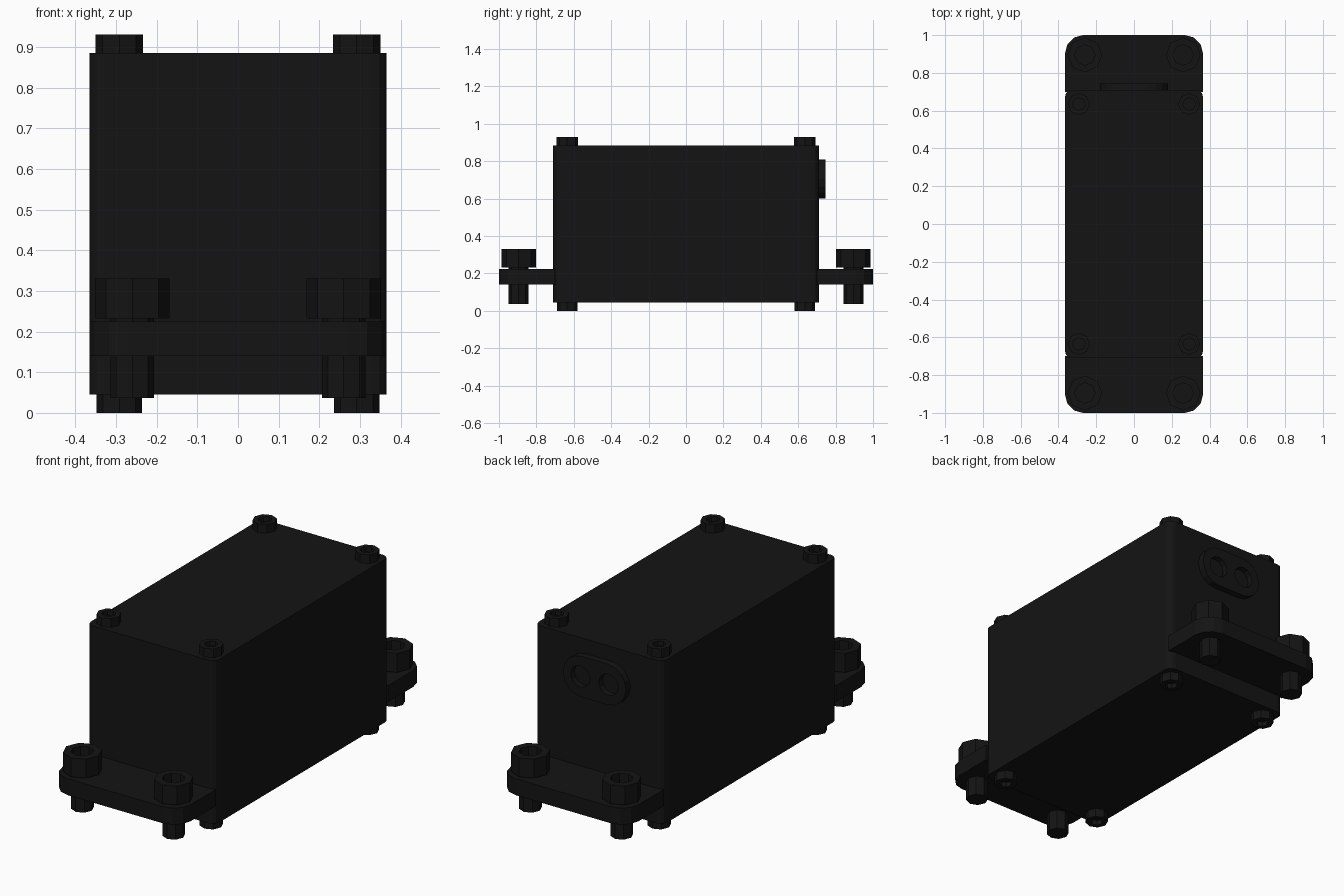
import bpy, bmesh
from math import sin, cos, pi
from mathutils import Matrix

if "Cube" in bpy.data.objects:
    bpy.data.objects.remove(bpy.data.objects["Cube"])

black = bpy.data.materials.new("black_plastic")
black.diffuse_color = (0.007, 0.007, 0.007, 1)
black.use_nodes = True
black.node_tree.nodes["Principled BSDF"].inputs["Base Color"].default_value = black.diffuse_color


def finish(bm, name):
    bmesh.ops.recalc_face_normals(bm, faces=bm.faces[:])
    mesh = bpy.data.meshes.new(name)
    bm.to_mesh(mesh)
    bm.free()
    mesh.materials.append(black)
    ob = bpy.data.objects.new(name, mesh)
    bpy.context.collection.objects.link(ob)
    return ob


def prism(name, pts, z0, z1, socket=0, depth=0, bottom=False, matrix=None):
    """Extruded outline, optionally with a recess in its top or bottom face."""
    bm = bmesh.new()
    cap = bm.faces.new([bm.verts.new((x, y, z0)) for x, y in pts])
    ext = bmesh.ops.extrude_face_region(bm, geom=[cap], use_keep_orig=True)
    verts = [g for g in ext["geom"] if isinstance(g, bmesh.types.BMVert)]
    top = next(g for g in ext["geom"] if isinstance(g, bmesh.types.BMFace))
    bmesh.ops.translate(bm, verts=verts, vec=(0, 0, z1 - z0))
    bmesh.ops.recalc_face_normals(bm, faces=bm.faces[:])
    if socket:
        face = cap if bottom else top
        bmesh.ops.inset_region(bm, faces=[face], thickness=socket)
        inner = bmesh.ops.extrude_face_region(bm, geom=[face])["geom"]
        bmesh.ops.delete(bm, geom=[face], context='FACES') if face.is_valid else None
        bmesh.ops.translate(bm, verts=[g for g in inner if isinstance(g, bmesh.types.BMVert)],
                            vec=(0, 0, depth if bottom else -depth))
    if matrix:
        bm.transform(matrix)
    return finish(bm, name)


def ring(cx, cy, r, n=8):
    return [(cx + r * cos(2 * pi * i / n), cy + r * sin(2 * pi * i / n)) for i in range(n)]


def arc(cx, cy, r, a0, a1, n):
    return [(cx + r * cos(a0 + (a1 - a0) * i / n), cy + r * sin(a0 + (a1 - a0) * i / n))
            for i in range(n + 1)]


def rounded(hx, hy, r, n):
    pts = []
    for k, (sx, sy) in enumerate([(1, 1), (-1, 1), (-1, -1), (1, -1)]):
        pts += arc(sx * (hx - r), sy * (hy - r), r, k * pi / 2, (k + 1) * pi / 2, n)
    return pts


# main case
prism("case", rounded(0.365, 0.71, 0.035, 3), 0.045, 0.885)

for sy, end in ((-1, "front"), (1, "back")):
    # mounting flange
    turn = Matrix.Rotation(0 if sy > 0 else pi, 4, 'Z')
    outline = ([(-0.365, 0.70), (0.365, 0.70)] + arc(0.27, 0.905, 0.095, 0, pi / 2, 3)
               + arc(-0.27, 0.905, 0.095, pi / 2, pi, 3))
    prism(end + "_flange", outline, 0.14, 0.225, matrix=turn)
    for sx, side in ((-1, "left"), (1, "right")):
        tag = f"{end}_{side}"
        # mounting bolts through the flange
        x, y = sx * 0.26, sy * 0.895
        prism(tag + "_bolt_head", ring(x, y, 0.092), 0.232, 0.33, 0.038, 0.05)
        prism(tag + "_bolt_shaft", ring(x, y, 0.054), 0.037, 0.235)
        # lid screws and matching nuts
        x, y = sx * 0.292, sy * 0.635
        prism(tag + "_lid_screw", ring(x, y, 0.058), 0.88, 0.93, 0.025, 0.025)
        prism(tag + "_base_nut", ring(x, y, 0.056), 0.0, 0.05, 0.025, 0.025, True)

# cable grommet on the back, with two holes
to_back = Matrix.Translation((0, 0, 0.705)) @ Matrix.Rotation(-pi / 2, 4, 'X')
stand = Matrix(((1, 0, 0, 0), (0, 0, 1, 0), (0, 1, 0, 0.705), (0, 0, 0, 1)))
slot = arc(0.075, 0, 0.105, -pi / 2, pi / 2, 8) + arc(-0.075, 0, 0.105, pi / 2, 3 * pi / 2, 8)
grommet = prism("cable_grommet", slot, 0.70, 0.745, matrix=stand)
for sx, side in ((-1, "left"), (1, "right")):
    cutter = prism(side + "_cable_hole_cutter", ring(sx * 0.08, 0, 0.055, 12), 0.715, 0.78, matrix=stand)
    cutter.hide_render = True
    cutter.hide_viewport = True
    cut = grommet.modifiers.new(side + "_hole", 'BOOLEAN')
    cut.operation = 'DIFFERENCE'
    cut.object = cutter
